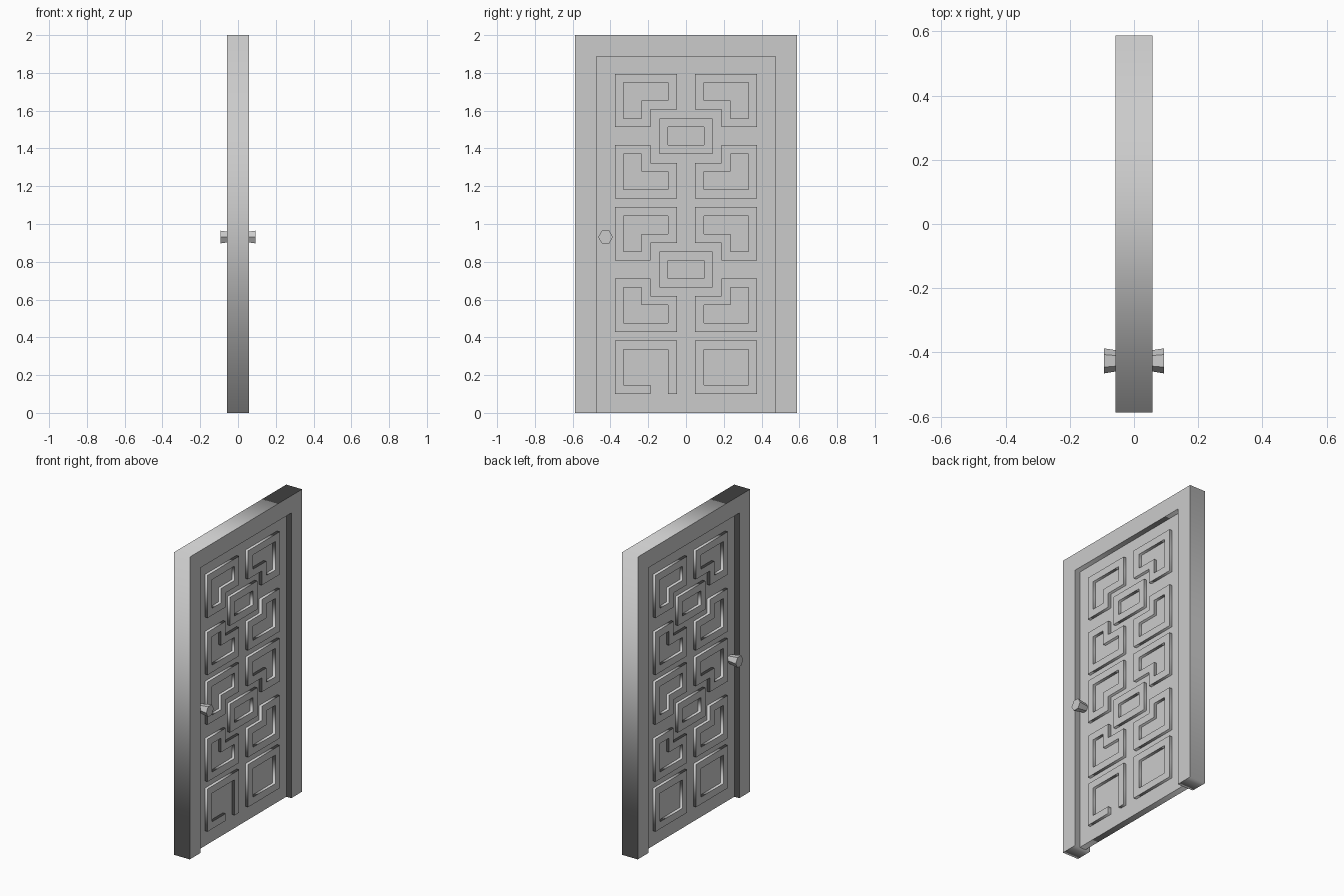
import bpy, math

if "Cube" in bpy.data.objects:
    bpy.data.objects.remove(bpy.data.objects["Cube"])

U = 0.0471          # grid step of the fretwork
FACE = 0.022        # half thickness of the door leaf
RIDGE = 0.042       # how far the fretwork stands out


def plate(name, loops, x0, x1):
    """Extrude filled (y, z) outlines between x0 and x1; inner loops become holes."""
    cu = bpy.data.curves.new(name, 'CURVE')
    cu.dimensions = '2D'
    cu.fill_mode = 'BOTH'
    cu.extrude = (x1 - x0) / 2
    for pts in loops:
        sp = cu.splines.new('POLY')
        sp.points.add(len(pts) - 1)
        for p, (y, z) in zip(sp.points, pts):
            p.co = (y, z, 0, 1)
        sp.use_cyclic_u = True
    ob = bpy.data.objects.new(name, cu)
    bpy.context.collection.objects.link(ob)
    ob.location.x = (x0 + x1) / 2
    ob.rotation_euler = (math.pi / 2, 0, math.pi / 2)
    bpy.ops.object.select_all(action='DESELECT')
    ob.select_set(True)
    bpy.context.view_layer.objects.active = ob
    bpy.ops.object.convert(target='MESH')
    return bpy.context.object


def rect(y0, y1, z0, z1):
    return [(y0, z0), (y1, z0), (y1, z1), (y0, z1)]


def on_grid(pts, sy, sz, zc):
    return [(sy * y * U, zc + sz * z * U) for y, z in pts]


# Frame and door leaf
plate("door_frame", [[(-.587, 0), (-.474, 0), (-.474, 1.886), (.474, 1.886),
                      (.474, 0), (.587, 0), (.587, 2), (-.587, 2)]], -.058, .058)
plate("door_leaf", [rect(-.474, .474, 0, 1.886)], -FACE, FACE)

# Fretwork outlines in grid steps
ell_out = [(8, 7), (1, 7), (1, 3), (4, 3), (4, 1), (8, 1)]
ell_in = [(7, 6), (2, 6), (2, 4), (5, 4), (5, 2), (7, 2)]
box_out, box_in = rect(-3, 3, -2, 2), rect(-2, 2, -1, 1)
sq_out, sq_in = rect(1, 8, -3, 3), rect(2, 7, -2, 2)
open_sq = [(8, 3), (1, 3), (1, -3), (2, -3), (2, 2), (7, 2), (7, -2),
           (4, -2), (4, -3), (8, -3)]
zc = 0.759
for side, sx in (("front", 1), ("back", -1)):
    loops = []
    for c in (zc, zc + 15 * U):
        loops += [on_grid(p, 1, 1, c) for p in (box_out, box_in)]
        for sy in (1, -1):
            for sz in (1, -1):
                loops += [on_grid(p, sy, sz, c) for p in (ell_out, ell_in)]
    zs = zc - 11 * U
    loops += [on_grid(p, 1, 1, zs) for p in (sq_out, sq_in)]
    if sx > 0:
        loops.append(on_grid(open_sq, -1, 1, zs))
    else:
        loops += [on_grid(p, -1, 1, zs) for p in (sq_out, sq_in)]
    x0, x1 = sorted((sx * (FACE - .002), sx * RIDGE))
    plate(side + "_fretwork", loops, x0, x1)

    # Six-sided flared knob, points of the hexagon along y
    bpy.ops.mesh.primitive_cone_add(vertices=6, radius1=.027, radius2=.039,
                                    depth=.073, location=(sx * .0565, -.426, .931),
                                    rotation=(0, sx * math.pi / 2, 0))
    knob = bpy.context.object
    knob.name = side + "_knob"
